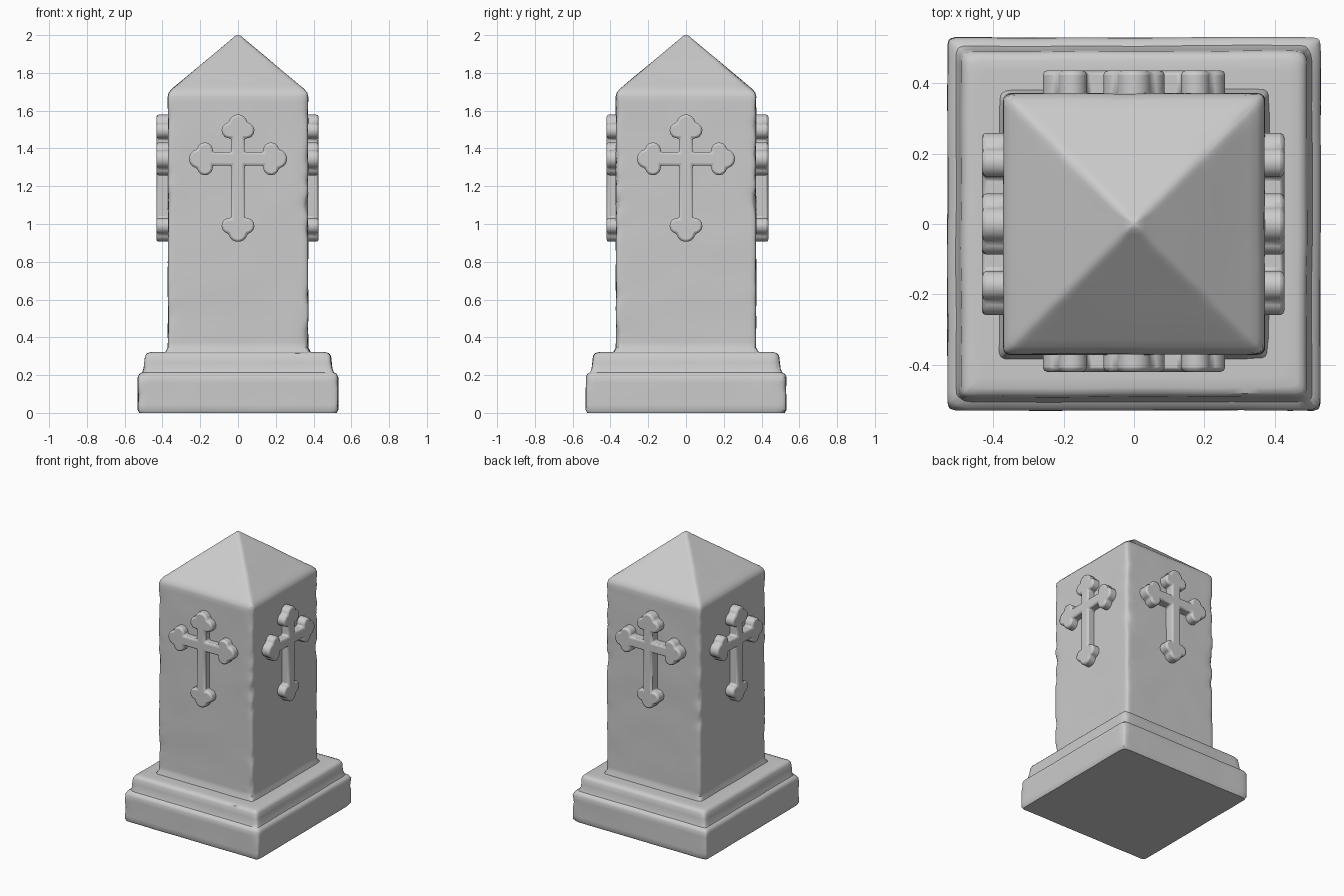
import bpy, bmesh, math
from mathutils import Vector, Matrix, noise

if "Cube" in bpy.data.objects:
    bpy.data.objects.remove(bpy.data.objects["Cube"])

SIDE_STEPS = 22      # points along each side of a square ring
STEP = 0.03          # spacing of rings along the profile


def finish(name, bm, angle=40):
    bmesh.ops.recalc_face_normals(bm, faces=bm.faces)
    me = bpy.data.meshes.new(name)
    bm.to_mesh(me)
    bm.free()
    ob = bpy.data.objects.new(name, me)
    bpy.context.collection.objects.link(ob)
    bpy.ops.object.select_all(action='DESELECT')
    ob.select_set(True)
    bpy.context.view_layer.objects.active = ob
    bpy.ops.object.shade_smooth_by_angle(angle=math.radians(angle))
    return ob


def square_ring(h, z, radius):
    """Rounded square, densest at the corners, with weathered edges."""
    r = min(radius, h * 0.5)
    pts = []
    for side in range(4):
        rot = Matrix.Rotation(side * math.pi / 2, 3, 'Z')
        for i in range(SIDE_STEPS):
            t = math.sin(math.pi * (i / SIDE_STEPS - 0.5))
            p = Vector((t * h, -h, 0))
            q = Vector((max(-h + r, min(h - r, p.x)), -h + r, 0))
            if abs(p.x) > h - r:
                p = q + (p - q).normalized() * r
            p = rot @ p
            p.z = z
            # broad unevenness everywhere, chips on the vertical corners
            wear = 0.003 * noise.noise(p * 5)
            corner = max(0, 1 - (1 - abs(t)) * h / 0.05)
            wear += corner * 0.014 * max(0, noise.noise(p * 13))
            k = 1 - wear * min(1, h / 0.3) / h
            pts.append(Vector((p.x * k, p.y * k, z)))
    return pts


def square_stack(name, profile, radius):
    """Loft square rings through a (half width, height) profile."""
    dense = [profile[0]]
    for (h0, z0), (h1, z1) in zip(profile, profile[1:]):
        n = max(1, round(math.hypot(h1 - h0, z1 - z0) / STEP))
        dense += [(h0 + (h1 - h0) * i / n, z0 + (z1 - z0) * i / n)
                  for i in range(1, n + 1)]
    bm = bmesh.new()
    rings = [[bm.verts.new(p) for p in square_ring(h, z, radius)] for h, z in dense]
    count = len(rings[0])
    for a, b in zip(rings, rings[1:]):
        for i in range(count):
            j = (i + 1) % count
            bm.faces.new((a[i], a[j], b[j], b[i]))
    bm.faces.new(rings[0][::-1])
    bm.faces.new(rings[-1])
    return finish(name, bm)


def arc(cu, cv, r, start, end, n=7):
    return [(cu + r * math.cos(math.radians(start + (end - start) * i / n)),
             cv + r * math.sin(math.radians(start + (end - start) * i / n)))
            for i in range(n + 1)]


def cross_outline(half_bar=0.035, lengths=(0.26, 0.235, 0.26, 0.44)):
    """Four arms with three-lobed ends: right, up, left, down."""
    out = []
    for k, length in enumerate(lengths):
        lower = arc(length - 0.085, -0.045, 0.042, 166, 354)
        arm = [(half_bar, -half_bar)] + lower
        arm += arc(length - 0.05, 0, 0.05, -82, 82)[1:-1]
        arm += [(u, -v) for u, v in reversed(lower)]
        c, s = round(math.cos(k * math.pi / 2)), round(math.sin(k * math.pi / 2))
        out += [(u * c - v * s, u * s + v * c) for u, v in arm]
    return out


def relief_cross(name, turn, reach):
    bm = bmesh.new()
    face = bm.faces.new([bm.verts.new((x, -0.35, z + 1.345))
                         for x, z in cross_outline()])
    res = bmesh.ops.extrude_face_region(bm, geom=[face])
    for v in res['geom']:
        if isinstance(v, bmesh.types.BMVert):
            v.co.y = -reach
    bm.transform(Matrix.Rotation(turn * math.pi / 2, 4, 'Z'))
    ob = finish(name, bm)
    bev = ob.modifiers.new("soft_edge", 'BEVEL')
    bev.width = 0.012
    bev.segments = 2
    bev.limit_method = 'ANGLE'
    bev.angle_limit = math.radians(50)
    return ob


# Stepped plinth
square_stack("stepped_base", [
    (0.522, 0), (0.53, 0.015), (0.53, 0.19), (0.522, 0.206), (0.506, 0.215),
    (0.499, 0.235), (0.491, 0.30), (0.482, 0.315), (0.465, 0.321), (0.34, 0.322)], 0.02)

# Square shaft with pyramid cap
square_stack("pillar", [
    (0.385, 0.30), (0.383, 0.325), (0.371, 0.345), (0.371, 1.675), (0.366, 1.695),
    (0.35, 1.715), (0.03, 1.983), (0.015, 1.996), (0.004, 2.0)], 0.02)

# Raised cross on each face
for turn, (side, reach) in enumerate(
        [("front", 0.42), ("right", 0.427), ("back", 0.436), ("left", 0.432)]):
    relief_cross(side + "_cross", turn, reach)
